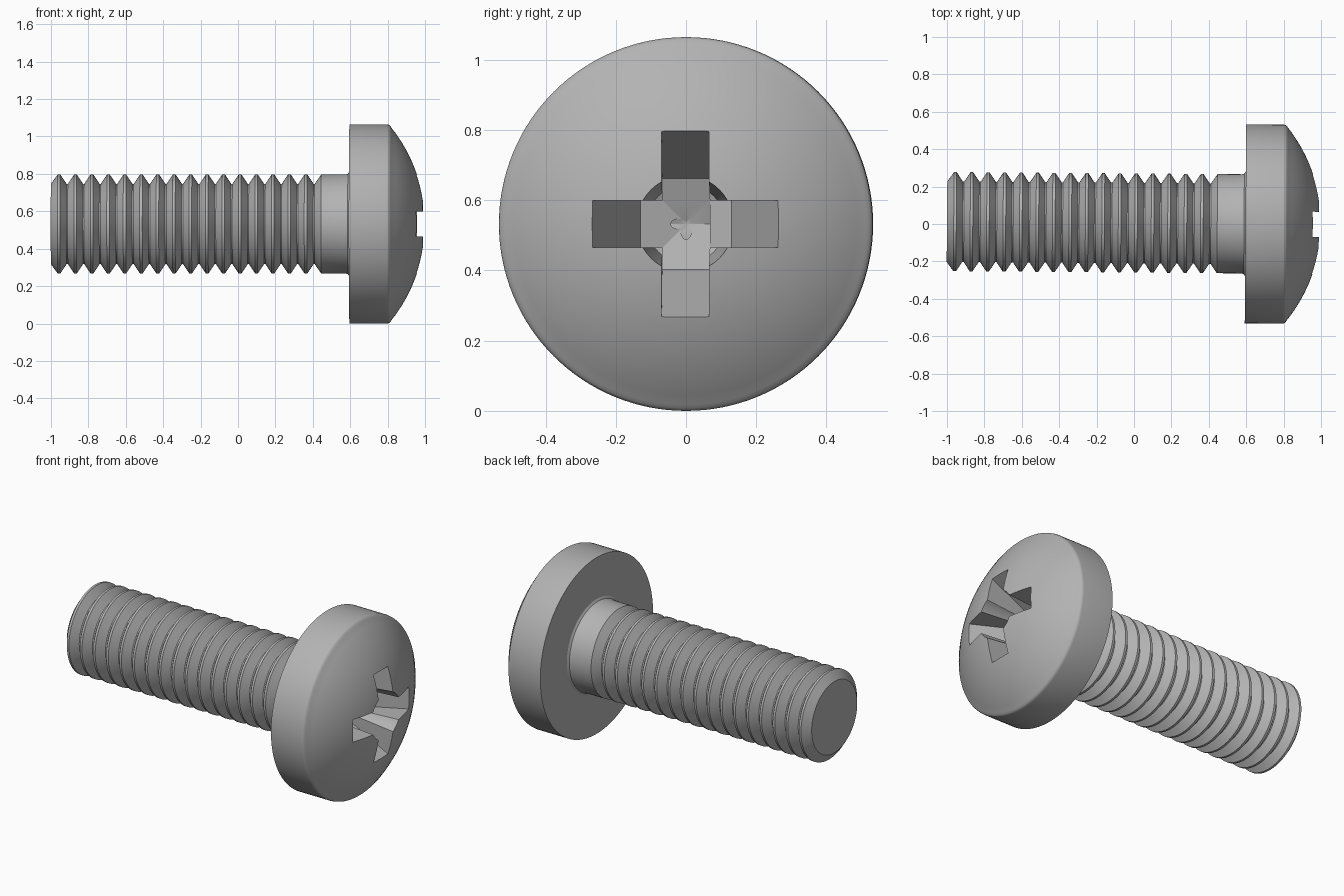
import bpy, bmesh, math
from mathutils import Matrix, Vector

cube = bpy.data.objects.get("Cube")
if cube:
    bpy.data.objects.remove(cube)

steel = bpy.data.materials.new("grey steel")
steel.use_nodes = True
GREY = (0.45, 0.45, 0.45, 1)
steel.diffuse_color = GREY
steel.node_tree.nodes["Principled BSDF"].inputs["Base Color"].default_value = GREY

HEAD_R, SHANK_R, ROOT_R = 0.532, 0.265, 0.215
# The screw lies along x with a very slight yaw about the head
PLACE = (Matrix.Translation((0.7, 0, HEAD_R)) @ Matrix.Rotation(-0.0075, 4, 'Z')
         @ Matrix.Translation((-0.7, 0, 0)))


def finish(name, bm):
    bmesh.ops.remove_doubles(bm, verts=bm.verts, dist=1e-5)
    bmesh.ops.recalc_face_normals(bm, faces=bm.faces)
    bm.transform(PLACE)
    mesh = bpy.data.meshes.new(name)
    bm.to_mesh(mesh)
    bm.free()
    mesh.materials.append(steel)
    obj = bpy.data.objects.new(name, mesh)
    bpy.context.collection.objects.link(obj)
    return obj


def lathe(name, profile, steps=96):
    """Spin (x, radius) points round the x axis; ends lie on the axis."""
    bm = bmesh.new()
    verts = [bm.verts.new((x, 0, r)) for x, r in profile]
    edges = [bm.edges.new(pair) for pair in zip(verts, verts[1:])]
    bmesh.ops.spin(bm, geom=verts + edges, cent=(0, 0, 0), axis=(1, 0, 0),
                   angle=math.tau, steps=steps, use_duplicate=False)
    return finish(name, bm)


def slot(name, outline, width, quarter_turns):
    """Extrude an (x, y) outline to a slab, turned about the x axis."""
    bm = bmesh.new()
    face = bm.faces.new([bm.verts.new((x, y, -width / 2)) for x, y in outline])
    made = bmesh.ops.extrude_face_region(bm, geom=[face])["geom"]
    bmesh.ops.translate(bm, vec=Vector((0, 0, width)),
                        verts=[v for v in made if isinstance(v, bmesh.types.BMVert)])
    bm.transform(Matrix.Rotation(quarter_turns * math.pi / 2, 4, 'X'))
    return finish(name, bm)


def smooth(obj, degrees):
    bpy.ops.object.select_all(action='DESELECT')
    obj.select_set(True)
    bpy.context.view_layer.objects.active = obj
    bpy.ops.object.shade_smooth_by_angle(angle=math.radians(degrees))


# Threaded shank: ringed thread, plain neck and a small fillet under the head
PITCH, FLAT, CRESTS = 0.088, 0.007, 16
profile = [(-1, 0), (-1, ROOT_R)]
for i in range(CRESTS):
    crest = -0.957 + i * PITCH
    valley = crest + PITCH / 2
    profile += [(crest - FLAT, SHANK_R), (crest + FLAT, SHANK_R),
                (valley - FLAT / 2, ROOT_R), (valley + FLAT / 2, ROOT_R)]
profile += [(0.445, SHANK_R), (0.578, SHANK_R), (0.588, 0.269),
            (0.596, 0.282), (0.61, 0.282), (0.61, 0)]
shank = lathe("threaded_shank", profile)
smooth(shank, 25)

# Pan head: straight rim, rounded shoulder, spherical dome
DOME_R = 0.827
profile = [(0.596, 0), (0.596, HEAD_R), (0.798, HEAD_R),
           (0.807, 0.530), (0.814, 0.525)]
start = math.asin(0.515 / DOME_R)
for i in range(17):
    a = start * (1 - i / 16)
    profile.append((1 - DOME_R * (1 - math.cos(a)), DOME_R * math.sin(a)))
head = lathe("pan_head", profile, 128)

# Cross recess: two tapered slots and a central cone
TOP, FLOOR, TIP = 1.05, 0.69, 0.645
WING = 0.13 + (0.265 - 0.13) * (TOP - FLOOR) / (0.956 - FLOOR)
outline = [(TOP, -WING), (FLOOR, -0.13), (TIP, 0), (FLOOR, 0.13), (TOP, WING)]
cutters = [slot("slot_cutter_%d" % k, outline, 0.135, k) for k in range(2)]
cutters.append(lathe("cone_cutter", [(TOP, 0), (TOP, 0.143), (FLOOR, 0.112), (TIP - 0.004, 0)], 48))

for cutter in cutters:
    cutter.hide_render = True
    mod = head.modifiers.new("recess", 'BOOLEAN')
    mod.operation = 'DIFFERENCE'
    mod.solver = 'EXACT'
    mod.object = cutter
    bpy.ops.object.select_all(action='DESELECT')
    head.select_set(True)
    bpy.context.view_layer.objects.active = head
    bpy.ops.object.modifier_apply(modifier=mod.name)
for cutter in cutters:
    bpy.data.objects.remove(cutter)
smooth(head, 30)
